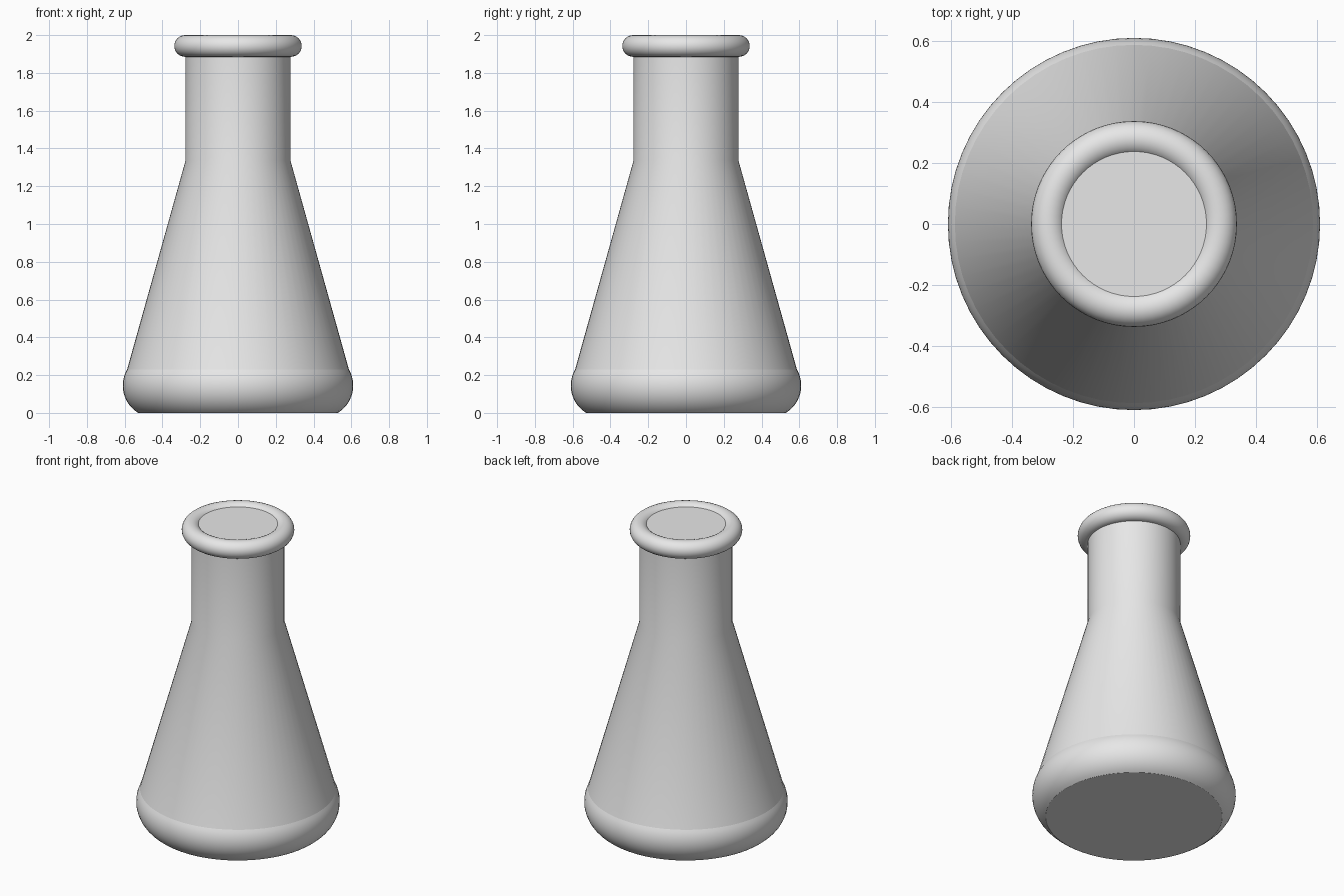
import bpy
import bmesh
from math import sin, cos, radians, pi

cube = bpy.data.objects.get("Cube")
if cube:
    bpy.data.objects.remove(cube, do_unlink=True)

SIDES = 64

grey = bpy.data.materials.new("plain grey")
grey.use_nodes = True
colour = (0.8, 0.8, 0.8, 1)
grey.diffuse_color = colour
grey.node_tree.nodes["Principled BSDF"].inputs["Base Color"].default_value = colour


def arc(radius, height, tube, start, end, steps):
    """Points (radius, z) along a circular arc, angles in degrees."""
    angles = [radians(start + (end - start) * i / steps) for i in range(steps + 1)]
    return [(radius + tube * cos(a), height + tube * sin(a)) for a in angles]


def lathe(name, profile, closed=False):
    """Turn a profile of (radius, z) points around the z axis."""
    bm = bmesh.new()
    verts = [bm.verts.new((r, 0, z)) for r, z in profile]
    edges = [bm.edges.new(pair) for pair in zip(verts, verts[1:])]
    if closed:
        edges.append(bm.edges.new((verts[-1], verts[0])))
    bmesh.ops.spin(bm, geom=verts + edges, cent=(0, 0, 0), axis=(0, 0, 1),
                   angle=2 * pi, steps=SIDES)
    bmesh.ops.remove_doubles(bm, verts=bm.verts, dist=0.0001)
    bmesh.ops.recalc_face_normals(bm, faces=bm.faces)
    mesh = bpy.data.meshes.new(name)
    bm.to_mesh(mesh)
    bm.free()
    mesh.materials.append(grey)
    obj = bpy.data.objects.new(name, mesh)
    bpy.context.collection.objects.link(obj)
    bpy.ops.object.select_all(action="DESELECT")
    obj.select_set(True)
    bpy.context.view_layer.objects.active = obj
    bpy.ops.object.shade_smooth_by_angle(angle=radians(30))
    return obj


# Flat underside and rounded foot
foot = arc(0.44, 0.145, 0.17, -58.5, 30, 14)
lathe("flask_foot", [(0, 0)] + foot)

# Conical body, straight neck and flat closed mouth
lathe("flask_body", [foot[-1], (0.278, 1.335), (0.278, 1.981), (0, 1.981)])

# Rolled lip around the mouth
lathe("mouth_lip", arc(0.28, 1.9425, 0.0575, 0, 345, 23), closed=True)
